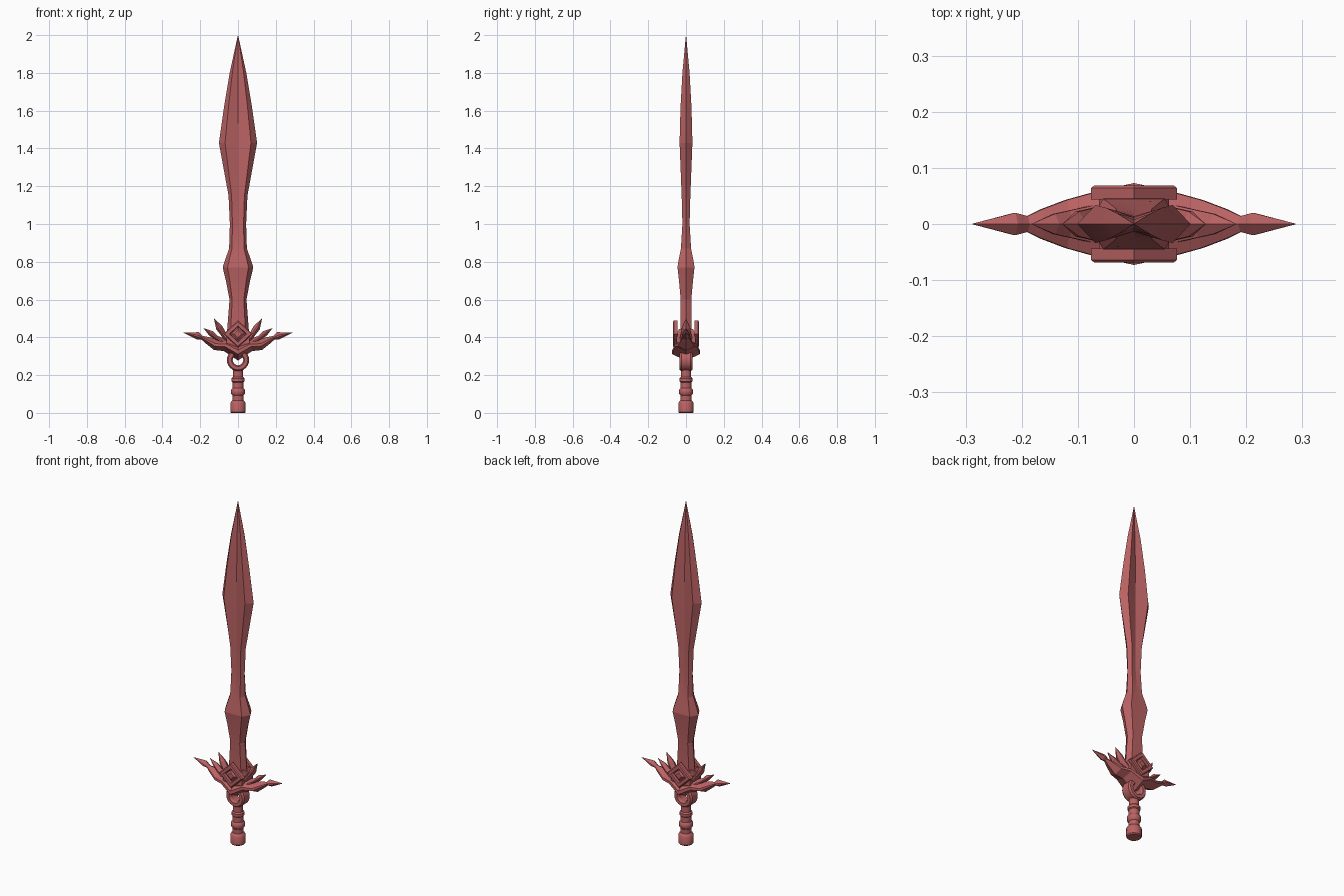
import bpy, bmesh, math
from mathutils import Vector

cube = bpy.data.objects.get("Cube")
if cube:
    bpy.data.objects.remove(cube)

RED = (0.49, 0.122, 0.125, 1)
red = bpy.data.materials.new("dusty_red")
red.use_nodes = True
red.diffuse_color = RED
red.node_tree.nodes["Principled BSDF"].inputs["Base Color"].default_value = RED


def finish(name, bm, smooth=None):
    bmesh.ops.remove_doubles(bm, verts=bm.verts, dist=1e-5)
    bmesh.ops.recalc_face_normals(bm, faces=bm.faces)
    mesh = bpy.data.meshes.new(name)
    bm.to_mesh(mesh)
    bm.free()
    mesh.materials.append(red)
    obj = bpy.data.objects.new(name, mesh)
    bpy.context.collection.objects.link(obj)
    if smooth:
        bpy.ops.object.select_all(action="DESELECT")
        obj.select_set(True)
        bpy.context.view_layer.objects.active = obj
        bpy.ops.object.shade_smooth_by_angle(angle=math.radians(smooth))
    return obj


def skin(bm, rings, closed=False):
    """Join rings of points with faces; cap the ends unless closed."""
    loops = [[bm.verts.new(p) for p in ring] for ring in rings]
    n = len(loops[0])
    pairs = list(zip(loops, loops[1:]))
    if closed:
        pairs.append((loops[-1], loops[0]))
    else:
        bm.faces.new(loops[0])
        bm.faces.new(loops[-1])
    for a, b in pairs:
        for i in range(n):
            j = (i + 1) % n
            bm.faces.new((a[i], a[j], b[j], b[i]))


# Blade: sharp edges, bevels and a centre line (height, width, depth, centre depth)
blade = [
    (0.36, 0.060, 0.030, 0.030), (0.43, 0.058, 0.029, 0.029),
    (0.60, 0.045, 0.028, 0.028), (0.70, 0.064, 0.037, 0.036),
    (0.77, 0.081, 0.045, 0.045), (0.80, 0.072, 0.041, 0.040),
    (0.87, 0.047, 0.027, 0.024), (1.00, 0.043, 0.019, 0.014),
    (1.15, 0.050, 0.023, 0.014), (1.43, 0.101, 0.034, 0.014),
    (1.62, 0.074, 0.029, 0.012), (1.80, 0.044, 0.019, 0.008),
    (2.00, 0.0005, 0.0005, 0.0005)]
bm = bmesh.new()
rings = []
for z, w, d, c in blade:
    b = w * 0.68
    rings.append([(w, 0, z), (b, d, z), (0, c, z), (-b, d, z),
                  (-w, 0, z), (-b, -d, z), (0, -c, z), (b, -d, z)])
skin(bm, rings)
finish("blade", bm, 12)

# Grip and pommel: turned profile (radius, height)
grip = [(0.036, 0), (0.041, 0.006), (0.041, 0.052), (0.036, 0.060),
        (0.029, 0.066), (0.029, 0.092), (0.036, 0.100), (0.038, 0.112),
        (0.036, 0.124), (0.029, 0.132), (0.028, 0.162), (0.034, 0.167),
        (0.034, 0.183), (0.027, 0.190), (0.026, 0.235)]
SIDES = 20
bm = bmesh.new()
skin(bm, [[(r * math.cos(math.tau * k / SIDES), r * math.sin(math.tau * k / SIDES), z)
           for k in range(SIDES)] for r, z in grip])
finish("grip", bm, 35)

# Ring between grip and guard: a wide chamfered band
band = [(0.028, 0.024), (0.034, 0.034), (0.052, 0.034), (0.059, 0.024)]
section = band + [(r, -y) for r, y in reversed(band)]
bm = bmesh.new()
skin(bm, [[(r * math.cos(a), y, 0.28 + r * math.sin(a)) for r, y in section]
          for a in (math.tau * k / 24 for k in range(24))], closed=True)
finish("grip_ring", bm, 30)


def spike(bm, stations, side):
    """Faceted limb through (x, z, half height, half depth) stations."""
    pts = [Vector((side * x, 0, z)) for x, z, h, d in stations]
    rings = []
    for i, (x, z, h, d) in enumerate(stations):
        t = (pts[min(i + 1, len(pts) - 1)] - pts[max(i - 1, 0)]).normalized()
        up = Vector((-t.z, 0, t.x)) * side * h
        if x == 0:
            up = Vector((0, 0, h))
        out = Vector((0, d, 0))
        rings.append([pts[i] + up, pts[i] + up * 0.15 + out, pts[i] - up * 0.3 + out,
                      pts[i] - up, pts[i] - up * 0.3 - out, pts[i] + up * 0.15 - out])
    skin(bm, rings)


# Guard limbs: long spear-tipped arm and two shorter thorns, on both sides
arm = [(0, 0.325, 0.048, 0.073), (0.065, 0.360, 0.034, 0.058),
       (0.12, 0.362, 0.030, 0.043), (0.165, 0.386, 0.018, 0.026),
       (0.19, 0.398, 0.010, 0.014), (0.212, 0.408, 0.020, 0.020),
       (0.288, 0.425, 0.0005, 0.0005)]
inner_thorn = [(0.035, 0.365, 0.024, 0.038), (0.075, 0.415, 0.015, 0.028),
               (0.10, 0.452, 0.018, 0.022), (0.127, 0.500, 0.0005, 0.0005)]
outer_thorn = [(0.06, 0.365, 0.022, 0.036), (0.115, 0.398, 0.012, 0.024),
               (0.142, 0.420, 0.015, 0.018), (0.182, 0.448, 0.0005, 0.0005)]
for label, side in (("left", 1), ("right", -1)):
    for part, stations in (("guard_arm", arm), ("inner_thorn", inner_thorn),
                           ("outer_thorn", outer_thorn)):
        bm = bmesh.new()
        spike(bm, stations, side)
        finish(f"{label}_{part}", bm)


def diamond(w, h, y, z=0.418):
    return [(w, y, z), (0, y, z + h), (-w, y, z), (0, y, z - h)]


# Guard plates: raised diamond frame with a pointed stud, front and back
for label, s in (("front", -1), ("back", 1)):
    bm = bmesh.new()
    skin(bm, [diamond(0.077, 0.072, s * 0.044), diamond(0.077, 0.072, s * 0.064),
              diamond(0.070, 0.065, s * 0.069), diamond(0.046, 0.043, s * 0.069),
              diamond(0.042, 0.039, s * 0.056)])
    finish(f"{label}_diamond_frame", bm)
    bm = bmesh.new()
    skin(bm, [diamond(0.035, 0.033, s * 0.050), diamond(0.035, 0.033, s * 0.060),
              diamond(0.020, 0.019, s * 0.068)])
    finish(f"{label}_diamond_stud", bm)

# Guard core: block joining the blade, plates and arms
bm = bmesh.new()
skin(bm, [[(w, d, z), (-w, d, z), (-w, -d, z), (w, -d, z)]
          for z, w, d in ((0.325, 0.03, 0.036), (0.37, 0.062, 0.05),
                          (0.42, 0.062, 0.05), (0.445, 0.05, 0.036))])
finish("guard_core", bm)
